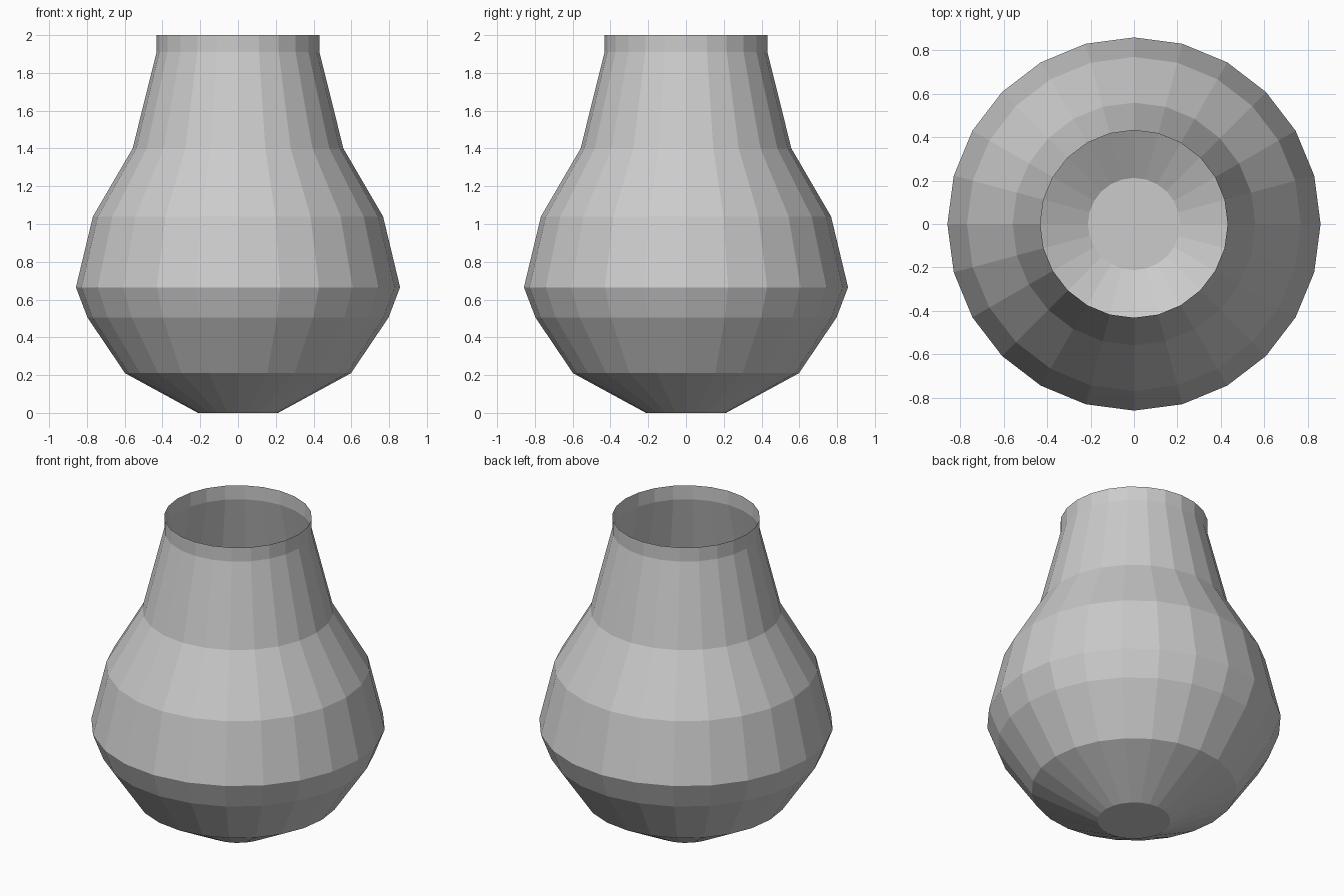
import bpy, bmesh
from math import cos, sin, tau

if "Cube" in bpy.data.objects:
    bpy.data.objects.remove(bpy.data.objects["Cube"])

SIDES = 24

# Vase profile from foot to rim: (radius, height)
PROFILE = [(0.212, 0.0), (0.598, 0.21), (0.797, 0.505), (0.858, 0.665),
           (0.768, 1.04), (0.558, 1.40), (0.431, 1.91), (0.431, 2.0)]

bm = bmesh.new()
rings = [[bm.verts.new((r * cos(tau * i / SIDES), r * sin(tau * i / SIDES), z))
          for i in range(SIDES)] for r, z in PROFILE]

# Thin faceted wall, open at the top
for low, high in zip(rings, rings[1:]):
    for i in range(SIDES):
        j = (i + 1) % SIDES
        bm.faces.new((low[i], low[j], high[j], high[i]))

# Flat floor
bm.faces.new(rings[0][::-1])

mesh = bpy.data.meshes.new("vase")
bm.to_mesh(mesh)
bm.free()
bpy.context.collection.objects.link(bpy.data.objects.new("vase", mesh))
